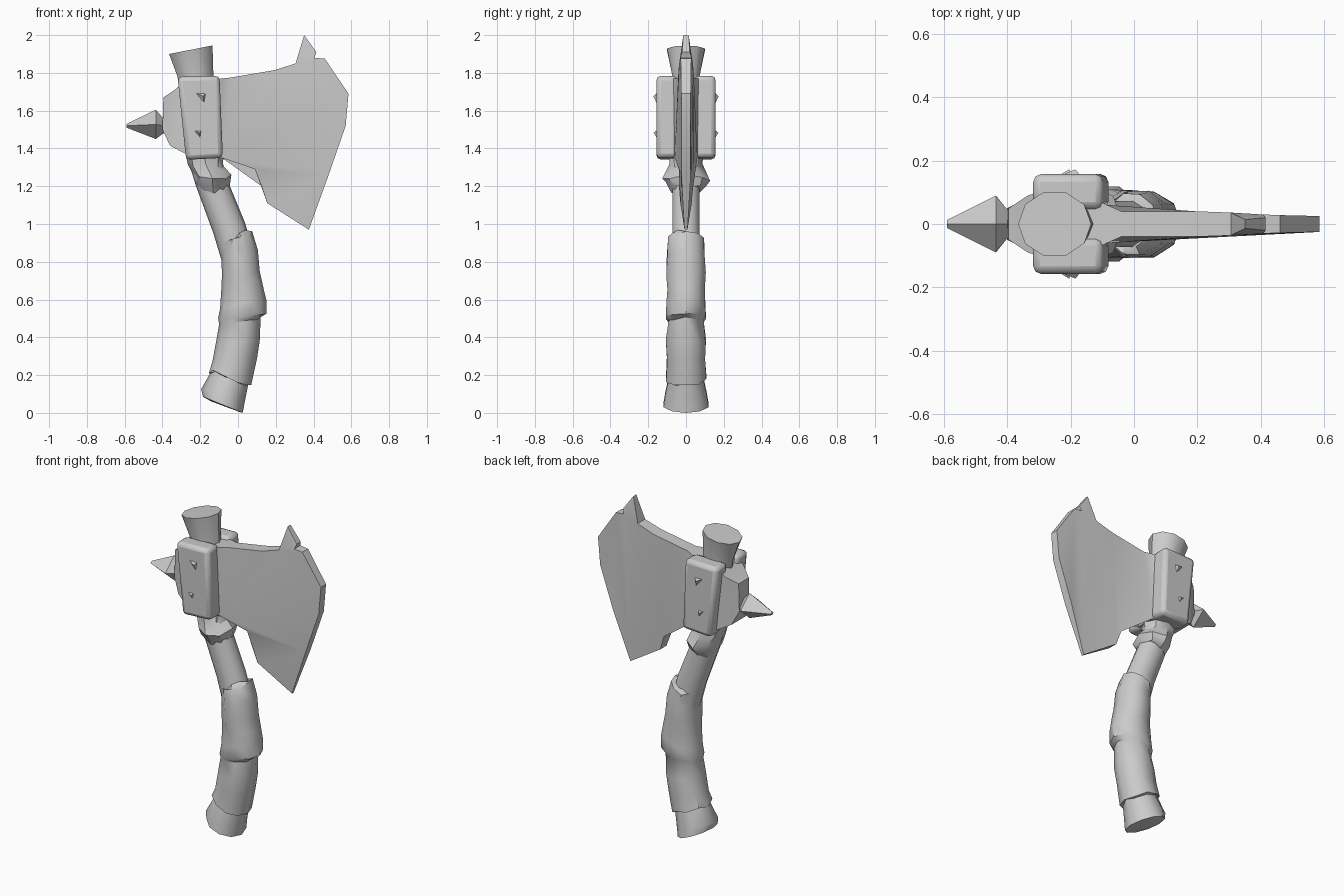
import bpy, bmesh, random
from math import cos, sin, pi, radians
from mathutils import Vector

if "Cube" in bpy.data.objects:
    bpy.data.objects.remove(bpy.data.objects["Cube"])

random.seed(4)


def finish(name, bm, angle=40, bevel=0.0):
    bmesh.ops.recalc_face_normals(bm, faces=bm.faces[:])
    me = bpy.data.meshes.new(name)
    bm.to_mesh(me)
    bm.free()
    ob = bpy.data.objects.new(name, me)
    bpy.context.collection.objects.link(ob)
    if bevel:
        mod = ob.modifiers.new("bevel", 'BEVEL')
        mod.width, mod.segments = bevel, 2
    bpy.ops.object.select_all(action='DESELECT')
    ob.select_set(True)
    bpy.context.view_layer.objects.active = ob
    bpy.ops.object.shade_smooth_by_angle(angle=radians(angle))
    return ob


def loft(name, rings, sides=10, jitter=0.0, angle=40):
    """Each ring: left (x, z), right (x, z), half depth in y."""
    bm = bmesh.new()
    loops = []
    for left, right, ry in rings:
        a, b = Vector((left[0], 0, left[1])), Vector((right[0], 0, right[1]))
        mid, half = (a + b) / 2, (b - a) / 2
        loop = []
        for i in range(sides):
            t = 2 * pi * i / sides
            p = mid + half * cos(t) + Vector((0, ry * sin(t), 0))
            p.z += random.uniform(-jitter, jitter) * 2
            p.y *= 1 + random.uniform(-jitter, jitter) * 3
            loop.append(bm.verts.new(p))
        loops.append(loop)
    for r0, r1 in zip(loops, loops[1:]):
        for i in range(sides):
            j = (i + 1) % sides
            bm.faces.new((r0[i], r0[j], r1[j], r1[i]))
    bm.faces.new(loops[0])
    bm.faces.new(loops[-1])
    return finish(name, bm, angle)


def slab(name, outline, angle=30, bevel=0.0):
    """Front-view outline of (x, z, half thickness), symmetric in y."""
    bm = bmesh.new()
    f = [bm.verts.new((x, -t, z)) for x, z, t in outline]
    b = [bm.verts.new((x, t, z)) for x, z, t in outline]
    n = len(outline)
    for i in range(n):
        j = (i + 1) % n
        bm.faces.new((f[i], f[j], b[j], b[i]))
    caps = [bm.faces.new(f), bm.faces.new(b[::-1])]
    bmesh.ops.triangulate(bm, faces=caps)
    return finish(name, bm, angle, bevel)


# Curved wooden shaft with flared top
loft("shaft", [
    ((-0.365, 1.90), (-0.135, 1.945), 0.105),
    ((-0.32, 1.78), (-0.13, 1.78), 0.075),
    ((-0.27, 1.35), (-0.09, 1.36), 0.08),
    ((-0.215, 1.18), (-0.055, 1.23), 0.075),
    ((-0.13, 0.95), (0.04, 1.0), 0.075),
    ((-0.085, 0.80), (0.08, 0.84), 0.08)])

# Leather grip in overlapping wraps
loft("grip", [
    ((-0.075, 0.90), (0.05, 0.96), 0.075),
    ((-0.09, 0.89), (0.075, 0.95), 0.10),
    ((-0.087, 0.81), (0.105, 0.85), 0.105),
    ((-0.085, 0.72), (0.115, 0.74), 0.11),
    ((-0.088, 0.65), (0.135, 0.67), 0.103),
    ((-0.095, 0.56), (0.15, 0.60), 0.107),
    ((-0.105, 0.49), (0.15, 0.53), 0.11),
    ((-0.10, 0.46), (0.12, 0.50), 0.098),
    ((-0.115, 0.37), (0.115, 0.39), 0.11),
    ((-0.135, 0.28), (0.10, 0.28), 0.105),
    ((-0.155, 0.22), (0.07, 0.15), 0.112),
    ((-0.125, 0.22), (0.055, 0.15), 0.09)], jitter=0.007)

# Flared pommel
loft("pommel", [
    ((-0.125, 0.25), (0.06, 0.18), 0.09),
    ((-0.195, 0.125), (0.04, 0.08), 0.115),
    ((-0.185, 0.085), (0.025, 0.0), 0.125),
    ((-0.14, 0.06), (0.0, 0.008), 0.09)])

# Knotted binding under the head
loft("binding", [
    ((-0.285, 1.40), (-0.075, 1.40), 0.10),
    ((-0.265, 1.31), (-0.08, 1.31), 0.085),
    ((-0.235, 1.245), (-0.035, 1.25), 0.125),
    ((-0.225, 1.22), (-0.045, 1.21), 0.105),
    ((-0.205, 1.17), (-0.055, 1.19), 0.075)], sides=8, jitter=0.01)

# Blade, thick at the root and thin at edge and points
slab("blade", [
    (-0.15, 1.765, 0.09), (-0.085, 1.77, 0.06), (-0.04, 1.775, 0.04),
    (0.195, 1.815, 0.04), (0.305, 1.85, 0.036), (0.35, 2.0, 0.014),
    (0.415, 1.91, 0.02), (0.405, 1.88, 0.03), (0.46, 1.875, 0.028),
    (0.585, 1.69, 0.025), (0.57, 1.52, 0.025), (0.48, 1.26, 0.025),
    (0.375, 0.97, 0.008), (0.155, 1.11, 0.03), (0.125, 1.20, 0.038),
    (0.09, 1.29, 0.038), (0.12, 1.34, 0.04), (0.125, 1.42, 0.04),
    (0.09, 1.47, 0.04), (-0.03, 1.47, 0.04), (-0.052, 1.385, 0.045),
    (-0.085, 1.35, 0.06), (-0.15, 1.35, 0.09)])

# Socket core with tapered back
slab("socket", [
    (-0.12, 1.76, 0.10), (-0.30, 1.74, 0.10), (-0.335, 1.71, 0.09),
    (-0.395, 1.67, 0.05), (-0.40, 1.50, 0.05), (-0.36, 1.415, 0.07),
    (-0.285, 1.375, 0.10), (-0.12, 1.35, 0.10)])

# Back spike: four-sided point on a narrow neck
bm = bmesh.new()
loops = []
for x, ry, z0, z1 in ((-0.36, 0.05, 1.47, 1.57), (-0.395, 0.04, 1.48, 1.56),
                      (-0.435, 0.09, 1.45, 1.605), (-0.59, 0.012, 1.51, 1.53)):
    zm = (z0 + z1) / 2
    loops.append([bm.verts.new(p) for p in
                  ((x, -ry, zm), (x, 0, z1), (x, ry, zm), (x, 0, z0))])
for r0, r1 in zip(loops, loops[1:]):
    for i in range(4):
        bm.faces.new((r0[i], r0[i - 1], r1[i - 1], r1[i]))
bm.faces.new(loops[0])
bm.faces.new(loops[-1])
finish("back_spike", bm, 30)

for side, s in (("front", -1), ("back", 1)):
    # Rounded cheek plate, leaning with the shaft
    bm = bmesh.new()
    quad = ((-0.32, 1.78), (-0.098, 1.785), (-0.08, 1.35), (-0.275, 1.34))
    inner = [bm.verts.new((x, s * 0.045, z)) for x, z in quad]
    outer = [bm.verts.new((x, s * 0.157, z)) for x, z in quad]
    for i in range(4):
        bm.faces.new((inner[i], inner[i - 1], outer[i - 1], outer[i]))
    bm.faces.new(inner)
    bm.faces.new(outer)
    finish(side + "_plate", bm, 40, 0.024)

    # Small chipped studs on the plate
    for k, (x, z, r) in enumerate(((-0.20, 1.665, 0.038), (-0.215, 1.475, 0.026))):
        bm = bmesh.new()
        base = [bm.verts.new((x + dx * r, s * 0.15, z + dz * r))
                for dx, dz in ((-1, 0.9), (0.9, 0.8), (0.6, -1))]
        tip = bm.verts.new((x + 0.4 * r, s * 0.172, z + 0.3 * r))
        for i in range(3):
            bm.faces.new((base[i], base[i - 1], tip))
        bm.faces.new(base)
        finish(f"{side}_stud_{k + 1}", bm, 20)
